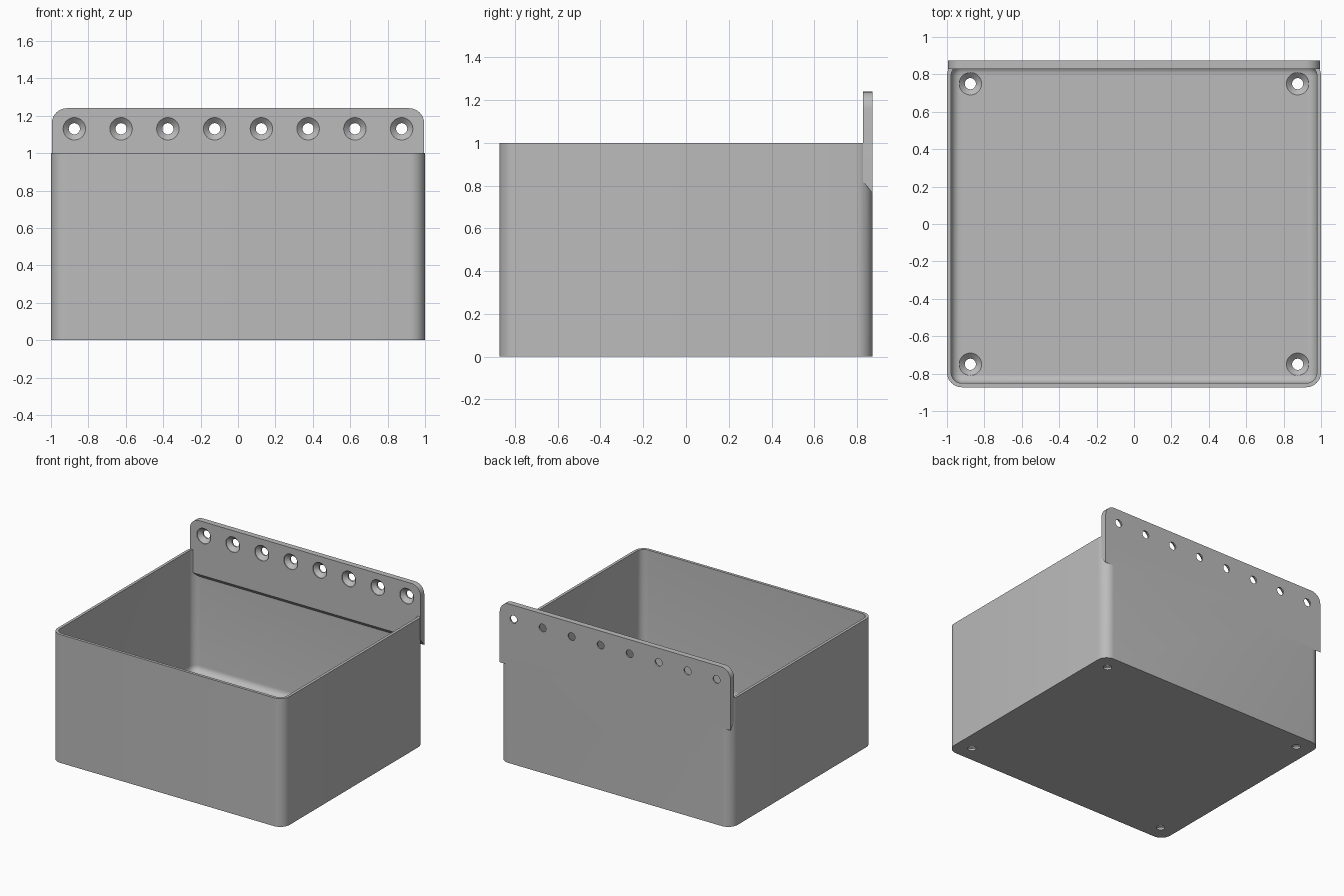
import bpy, bmesh, math
from mathutils import Matrix, Vector

if "Cube" in bpy.data.objects:
    bpy.data.objects.remove(bpy.data.objects["Cube"], do_unlink=True)

HALF_X, HALF_Y, HEIGHT = 1.0, 0.873, 1.0
WALL, FLOOR, CORNER, FILLET = 0.022, 0.05, 0.08, 0.05
PLATE_FRONT, PLATE_TOP = 0.828, 1.24

grey = bpy.data.materials.new("light grey plastic")
grey.use_nodes = True
colour = (0.5, 0.5, 0.5, 1)
grey.diffuse_color = colour
grey.node_tree.nodes["Principled BSDF"].inputs["Base Color"].default_value = colour


def make_object(name, bm):
    bmesh.ops.recalc_face_normals(bm, faces=bm.faces)
    mesh = bpy.data.meshes.new(name)
    bm.to_mesh(mesh)
    bm.free()
    mesh.materials.append(grey)
    obj = bpy.data.objects.new(name, mesh)
    bpy.context.collection.objects.link(obj)
    return obj


def rounded_rect(inset, steps=8):
    """Outline of the bin moved inwards by inset."""
    r = max(CORNER - inset, 0.012)
    cx, cy = HALF_X - inset - r, HALF_Y - inset - r
    points = []
    for q, (sx, sy) in enumerate(((1, 1), (-1, 1), (-1, -1), (1, -1))):
        for i in range(steps + 1):
            a = math.pi / 2 * (q + i / steps)
            points.append((sx * cx + r * math.cos(a), sy * cy + r * math.sin(a)))
    return points


def loft(bm, rings):
    """Join closed rings of points with faces and cap both ends."""
    loops = [[bm.verts.new(p) for p in ring] for ring in rings]
    n = len(loops[0])
    for low, high in zip(loops, loops[1:]):
        for i in range(n):
            j = (i + 1) % n
            bm.faces.new((low[i], low[j], high[j], high[i]))
    bm.faces.new(loops[0])
    bm.faces.new(loops[-1])


def countersink(bm, place, direction, thickness):
    """Screw hole: wide mouth at place, narrowing along direction."""
    turn = Vector((0, 0, 1)).rotation_difference(Vector(direction)).to_matrix().to_4x4()
    matrix = Matrix.Translation(place) @ turn
    rings = []
    for radius, depth in ((0.06, -0.02), (0.06, 0.006), (0.03, 0.034), (0.03, thickness + 0.03)):
        rings.append([matrix @ Vector((radius * math.cos(a), radius * math.sin(a), depth))
                      for a in (math.tau * i / 32 for i in range(32))])
    loft(bm, rings)


def boolean(obj, other, operation):
    mod = obj.modifiers.new(operation.lower(), "BOOLEAN")
    mod.operation, mod.solver, mod.object = operation, "EXACT", other
    bpy.context.view_layer.objects.active = obj
    bpy.ops.object.modifier_apply(modifier=mod.name)
    bpy.data.objects.remove(other, do_unlink=True)


# Open bin: outer wall, rim, inner wall and a filleted floor
levels = [(0, 0), (0, HEIGHT), (WALL, HEIGHT)]
for i in range(7):
    a = math.pi / 2 * i / 6
    levels.append((WALL + FILLET * (1 - math.cos(a)), FLOOR + FILLET * (1 - math.sin(a))))
bm = bmesh.new()
loft(bm, [[(x, y, z) for x, y in rounded_rect(inset)] for inset, z in levels])
storage_bin = make_object("storage_bin", bm)

# Mounting plate: rounded top corners and a sloping lower edge
arc = [math.pi / 2 * i / 8 for i in range(9)]
half, r = 0.995, 0.08
right = [(half - r + r * math.cos(a), PLATE_TOP - r + r * math.sin(a)) for a in arc]
upper = right + [(-x, z) for x, z in reversed(right)]
bm = bmesh.new()
loft(bm, [[(x, y, z) for x, z in [(half, low)] + upper + [(-half, low)]]
          for y, low in ((PLATE_FRONT, 0.82), (HALF_Y, 0.765))])
boolean(storage_bin, make_object("mounting_plate", bm), "UNION")

# Screw holes: a row through the plate and one in each floor corner
bm = bmesh.new()
for i in range(8):
    countersink(bm, (-0.875 + 0.25 * i, PLATE_FRONT, 1.13), (0, 1, 0), HALF_Y - PLATE_FRONT)
for x in (-0.875, 0.875):
    for y in (-0.75, 0.75):
        countersink(bm, (x, y, FLOOR), (0, 0, -1), FLOOR)
boolean(storage_bin, make_object("screw_holes", bm), "DIFFERENCE")

bpy.ops.object.select_all(action="DESELECT")
storage_bin.select_set(True)
bpy.context.view_layer.objects.active = storage_bin
bpy.ops.object.shade_smooth_by_angle(angle=math.radians(30))
